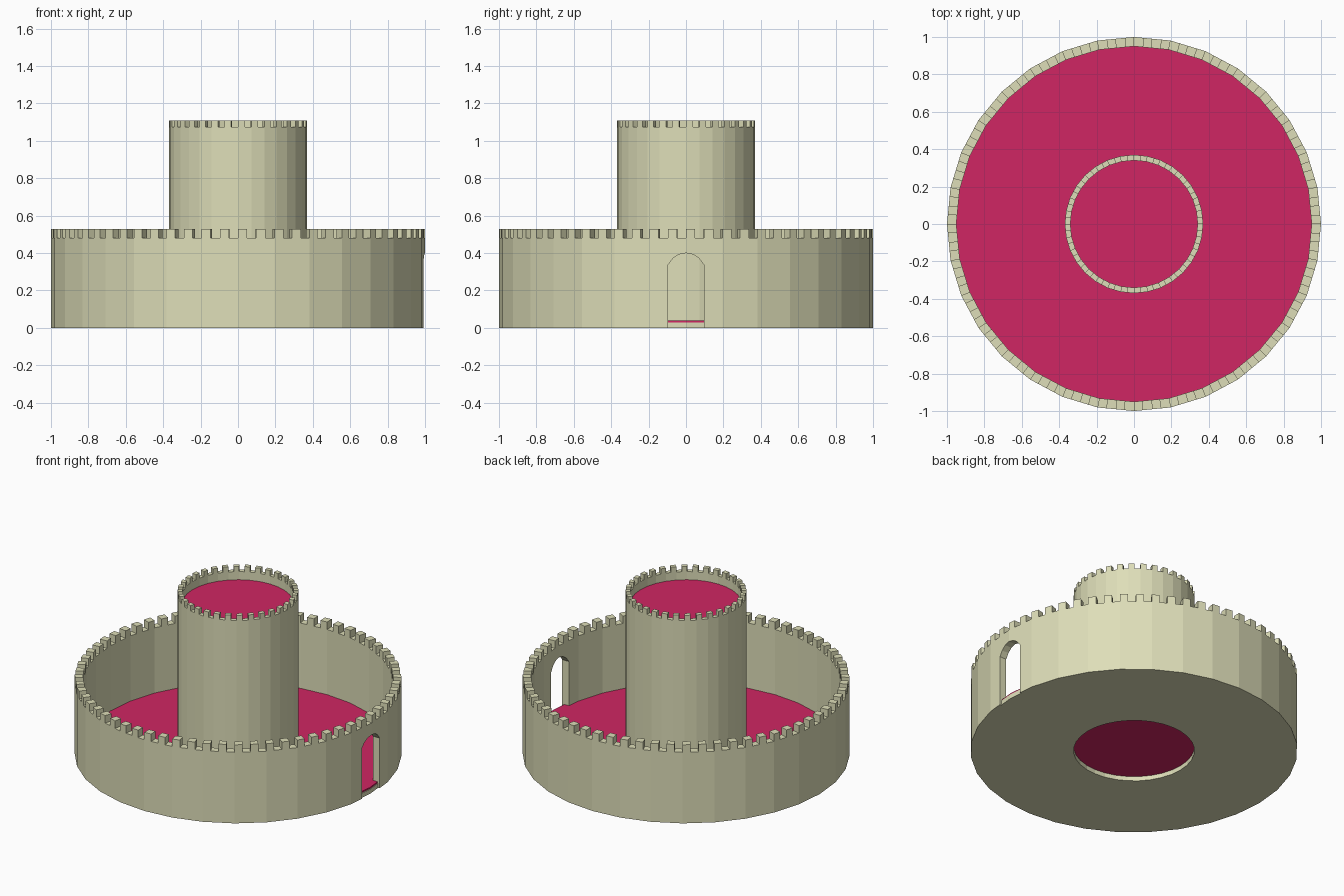
import bpy, bmesh, math

if "Cube" in bpy.data.objects:
    bpy.data.objects.remove(bpy.data.objects["Cube"])

SIDES = 32


def material(name, rgb):
    m = bpy.data.materials.new(name)
    m.diffuse_color = (*rgb, 1.0)
    m.use_nodes = True
    m.node_tree.nodes["Principled BSDF"].inputs["Base Color"].default_value = m.diffuse_color
    return m


STONE = material("pale stone", (0.73, 0.73, 0.48))
FLOOR = material("crimson floor", (0.63, 0.019, 0.125))


def make_object(name, bm, mat):
    bmesh.ops.recalc_face_normals(bm, faces=bm.faces)
    mesh = bpy.data.meshes.new(name)
    bm.to_mesh(mesh)
    bm.free()
    obj = bpy.data.objects.new(name, mesh)
    bpy.context.collection.objects.link(obj)
    if mat:
        mesh.materials.append(mat)
    return obj


def on_polygon(r, a, z):
    """Point at angle a on a SIDES-sided polygon of corner radius r."""
    step = 2 * math.pi / SIDES
    d = r * math.cos(step / 2) / math.cos((a + 1e-9) % step - step / 2)
    return (d * math.cos(a), d * math.sin(a), z)


def ring(name, r_in, r_out, z0, z1, mat):
    """Faceted tube with a rectangular section."""
    bm = bmesh.new()
    section = [(r_in, z0), (r_out, z0), (r_out, z1), (r_in, z1)]
    cols = []
    for i in range(SIDES):
        a = 2 * math.pi * i / SIDES
        cols.append([bm.verts.new((r * math.cos(a), r * math.sin(a), z)) for r, z in section])
    for i in range(SIDES):
        p, q = cols[i], cols[(i + 1) % SIDES]
        for j in range(4):
            k = (j + 1) % 4
            bm.faces.new((p[j], q[j], q[k], p[k]))
    return make_object(name, bm, mat)


def disc(name, r, z0, z1, mat):
    bm = bmesh.new()
    bmesh.ops.create_cone(bm, cap_ends=True, segments=SIDES, radius1=r, radius2=r, depth=z1 - z0)
    # line corners up with the +x axis
    first = min(bm.verts, key=lambda v: abs(math.atan2(v.co.y, v.co.x)))
    turn = -math.atan2(first.co.y, first.co.x)
    for v in bm.verts:
        a = math.atan2(v.co.y, v.co.x) + turn
        v.co = (r * math.cos(a), r * math.sin(a), v.co.z + (z0 + z1) / 2)
    return make_object(name, bm, mat)


def battlements(name, count, r_in, r_out, z0, z1, mat):
    """Evenly spaced merlons following the faceted wall."""
    bm = bmesh.new()
    step = 2 * math.pi / count
    for i in range(count):
        a, b = i * step, (i + 0.5) * step
        lo, hi = [[bm.verts.new(on_polygon(r, t, z))
                   for r, t in ((r_in, a), (r_out, a), (r_out, b), (r_in, b))] for z in (z0, z1)]
        bm.faces.new(lo[::-1])
        bm.faces.new(hi)
        for j in range(4):
            k = (j + 1) % 4
            bm.faces.new((lo[j], lo[k], hi[k], hi[j]))
    return make_object(name, bm, mat)


# outer wall
wall = ring("outer_wall", 0.95, 1.0, 0.0, 0.48, STONE)

# arched doorway cut through the +x side
profile = [(-0.095, -0.1), (0.095, -0.1), (0.095, 0.338)]
profile += [(0.1 * math.cos(t), 0.3 + 0.1 * math.sin(t))
            for t in (math.radians(22.5 * n) for n in range(2, 7))]
profile.append((-0.095, 0.338))
bm = bmesh.new()
face = bm.faces.new([bm.verts.new((0.8, y, z)) for y, z in profile])
out = bmesh.ops.extrude_face_region(bm, geom=[face])
for v in out["geom"]:
    if isinstance(v, bmesh.types.BMVert):
        v.co.x = 1.2
cutter = make_object("door_cutter", bm, None)
cutter.hide_render = True
mod = wall.modifiers.new("doorway", "BOOLEAN")
mod.operation = "DIFFERENCE"
mod.solver = "EXACT"
mod.object = cutter
bpy.context.view_layer.update()
cut = bpy.data.meshes.new_from_object(wall.evaluated_get(bpy.context.evaluated_depsgraph_get()))
wall.modifiers.clear()
wall.data = cut
wall.data.materials.clear()
wall.data.materials.append(STONE)
for p in wall.data.polygons:
    p.material_index = 0
bpy.data.objects.remove(cutter)

battlements("outer_battlements", 64, 0.95, 1.0, 0.48, 0.53, STONE)

# base slab with a round hole under the tower, and the courtyard floor
ring("base_slab", 0.37, 0.989, 0.0, 0.03, STONE)
disc("courtyard_floor", 0.985, 0.03, 0.04, FLOOR)

# central tower with a sunken roof
ring("tower_wall", 0.34, 0.37, 0.04, 1.075, STONE)
battlements("tower_battlements", 32, 0.34, 0.37, 1.075, 1.11, STONE)
disc("tower_roof", 0.342, 1.01, 1.02, FLOOR)
